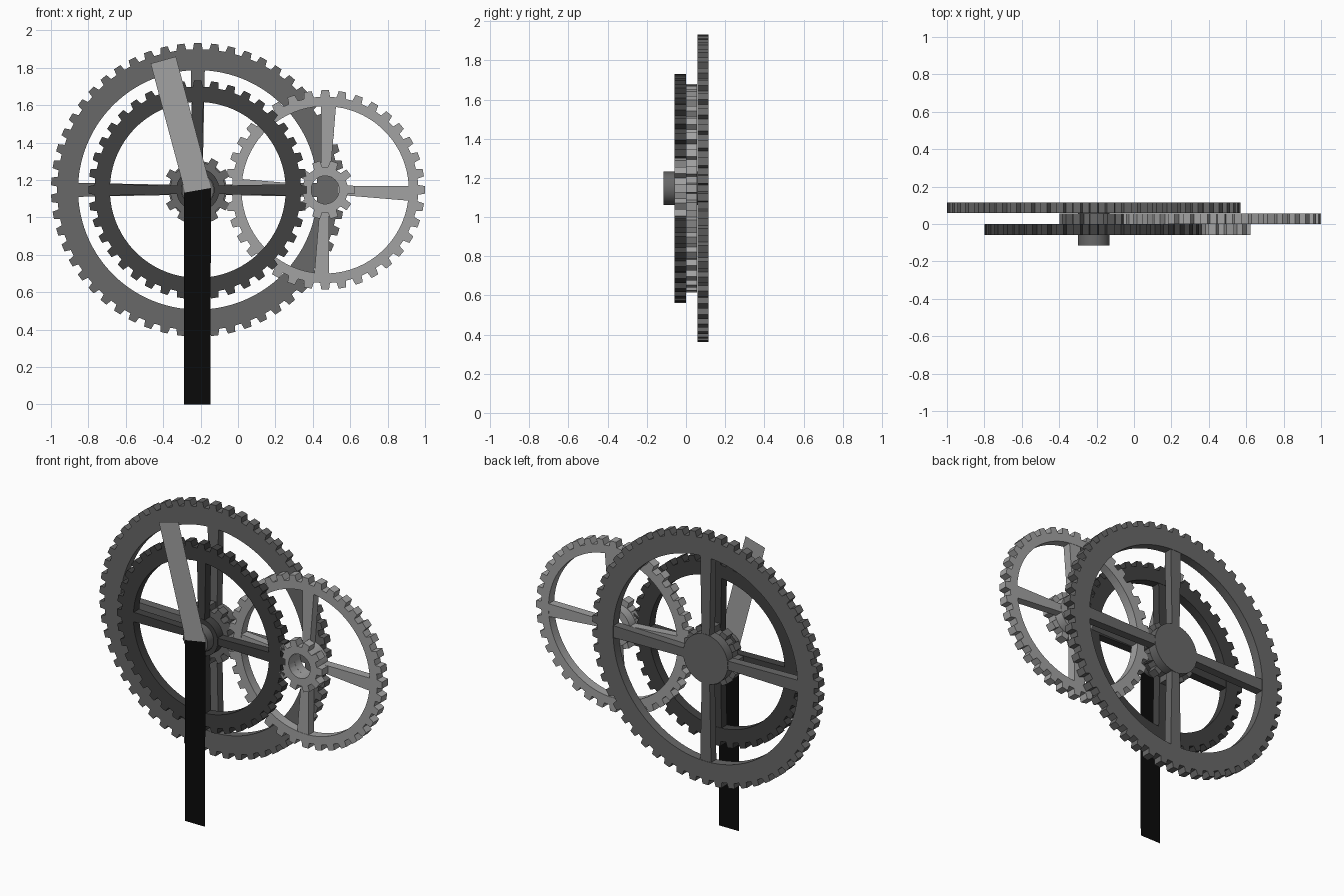
import bpy, bmesh, math

if "Cube" in bpy.data.objects:
    bpy.data.objects.remove(bpy.data.objects["Cube"])

AX, BX, CZ = -0.215, 0.466, 1.147      # main axis x, side axis x, axle height


def material(name, v):
    m = bpy.data.materials.new(name)
    m.diffuse_color = (v, v, v, 1)
    m.use_nodes = True
    m.node_tree.nodes["Principled BSDF"].inputs["Base Color"].default_value = m.diffuse_color
    return m


LIGHT = material("light grey", 0.36)
MID = material("mid grey", 0.138)
DARK = material("dark grey", 0.053)
BLACK = material("black", 0.003)


def polar(cx, r, a, y):
    return (cx + r * math.cos(a), y, CZ + r * math.sin(a))


def ring(bm, cx, outer, inner, y0, y1):
    """Extruded ring; outer and inner are lists of (radius, angle)."""
    loops = [[bm.verts.new(polar(cx, r, a, y)) for r, a in prof]
             for prof, y in ((outer, y0), (outer, y1), (inner, y1), (inner, y0))]
    n = len(outer)
    for k in range(4):
        p, q = loops[k], loops[(k + 1) % 4]
        for i in range(n):
            j = (i + 1) % n
            bm.faces.new((p[i], p[j], q[j], q[i]))


def disc(bm, cx, r, y0, y1, n=40):
    a = [bm.verts.new(polar(cx, r, math.tau * i / n, y0)) for i in range(n)]
    b = [bm.verts.new(polar(cx, r, math.tau * i / n, y1)) for i in range(n)]
    bm.faces.new(a)
    bm.faces.new(b[::-1])
    for i in range(n):
        j = (i + 1) % n
        bm.faces.new((a[i], b[i], b[j], a[j]))


def circle(r, n):
    return [(r, math.tau * i / n) for i in range(n)]


def toothed(cx, tip, root, teeth, inner, y0, y1, bm, phase):
    """Toothed rim with a round opening."""
    outer, hole = [], []
    step = math.tau / teeth
    for t in range(teeth):
        for f, r in ((-0.30, root), (-0.22, tip), (0.22, tip), (0.30, root)):
            a = phase + (t + f) * step
            outer.append((r, a))
            hole.append((inner, a))
    ring(bm, cx, outer, hole, y0, y1)


def spokes(bm, cx, r0, r1, w0, w1, y0, y1, turn):
    """Four tapered spokes from hub to rim."""
    for k in range(4):
        a = turn + k * math.pi / 2
        c, s = math.cos(a), math.sin(a)
        pts = ((r0, -w0), (r1, -w1), (r1, w1), (r0, w0))
        lo, hi = [[bm.verts.new((cx + r * c - w * s / 2, y, CZ + r * s + w * c / 2))
                   for r, w in pts] for y in (y0, y1)]
        bm.faces.new(lo)
        bm.faces.new(hi[::-1])
        for i in range(4):
            j = (i + 1) % 4
            bm.faces.new((lo[i], hi[i], hi[j], lo[j]))


def finish(bm, name, mat, smooth=True):
    bmesh.ops.recalc_face_normals(bm, faces=bm.faces)
    me = bpy.data.meshes.new(name)
    bm.to_mesh(me)
    bm.free()
    me.materials.append(mat)
    ob = bpy.data.objects.new(name, me)
    bpy.context.collection.objects.link(ob)
    if smooth:
        bpy.ops.object.select_all(action='DESELECT')
        ob.select_set(True)
        bpy.context.view_layer.objects.active = ob
        bpy.ops.object.shade_smooth_by_angle(angle=math.radians(20))


TOP = math.pi / 2
# three gear layers, front to back
FRONT, MIDDLE, BACK = (-0.0575, -0.0005), (0.0005, 0.057), (0.058, 0.115)

# large rear wheel with solid hub
bm = bmesh.new()
toothed(AX, 0.785, 0.752, 54, 0.64, *BACK, bm, TOP)
spokes(bm, AX, 0.14, 0.645, 0.055, 0.075, BACK[0] + 0.002, BACK[1] - 0.002, 0)
disc(bm, AX, 0.155, *BACK)
finish(bm, "large_rear_gear", MID)

# small gear behind the dark wheel
bm = bmesh.new()
toothed(AX, 0.185, 0.148, 12, 0.08, *MIDDLE, bm, TOP)
finish(bm, "small_drive_gear", MID)

# central shaft
bm = bmesh.new()
disc(bm, AX, 0.085, -0.114, 0.06)
finish(bm, "central_shaft", MID)

# dark front wheel
bm = bmesh.new()
toothed(AX, 0.585, 0.552, 40, 0.47, *FRONT, bm, TOP)
spokes(bm, AX, 0.105, 0.475, 0.045, 0.06, FRONT[0] + 0.002, FRONT[1] - 0.002, 0)
ring(bm, AX, circle(0.115, 40), circle(0.087, 40), *FRONT)
finish(bm, "dark_front_gear", DARK)

# side wheel with an open hub
bm = bmesh.new()
toothed(BX, 0.533, 0.498, 36, 0.447, *MIDDLE, bm, 0)
spokes(bm, BX, 0.1, 0.452, 0.05, 0.08, MIDDLE[0] + 0.002, MIDDLE[1] - 0.002, -0.04)
ring(bm, BX, circle(0.12, 40), circle(0.075, 40), *MIDDLE)
finish(bm, "side_gear", LIGHT)

# side pinion meshing with the dark wheel
bm = bmesh.new()
toothed(BX, 0.158, 0.122, 10, 0.075, *FRONT, bm, 0)
finish(bm, "side_pinion", LIGHT)

# flat hands
for name, mat, pts in (
        ("short_hand", LIGHT, ((-0.283, 1.133), (-0.145, 1.157), (-0.332, 1.86), (-0.467, 1.822))),
        ("long_hand", BLACK, ((-0.288, 0.0), (-0.147, 0.0), (-0.145, 1.157), (-0.288, 1.132)))):
    bm = bmesh.new()
    bm.faces.new([bm.verts.new((x, -0.1155, z)) for x, z in pts])
    finish(bm, name, mat, False)
